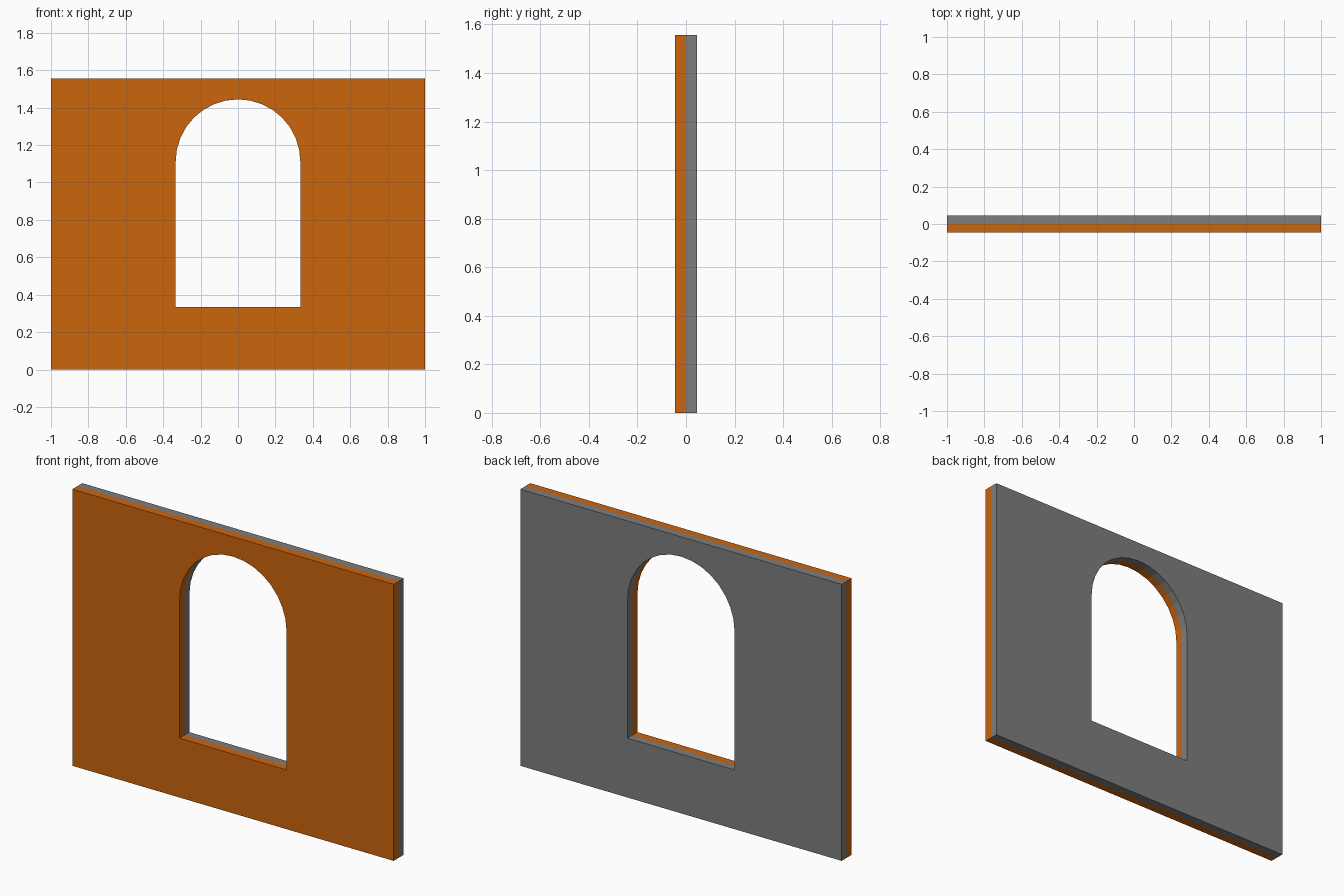
import bpy, bmesh, math

if "Cube" in bpy.data.objects:
    bpy.data.objects.remove(bpy.data.objects["Cube"])

W, H, T = 1.0, 1.5556, 0.0444            # half width, height, half thickness
R, SILL, SPRING, SEGS = 0.3333, 0.3333, 1.1111, 16


def material(name, rgb):
    m = bpy.data.materials.new(name)
    m.diffuse_color = (*rgb, 1)
    m.use_nodes = True
    m.node_tree.nodes["Principled BSDF"].inputs["Base Color"].default_value = m.diffuse_color
    return m


# Outlines of the wall and of its arched opening (x, z)
outer = [(-W, 0), (W, 0), (W, H), (-W, H)]
opening = [(-R, SILL), (R, SILL)] + [
    (R * math.cos(math.pi * i / SEGS), SPRING + R * math.sin(math.pi * i / SEGS))
    for i in range(SEGS + 1)]

bm = bmesh.new()
levels = (-T, 0, T)
fill_edges = {-T: [], T: []}
for outline in (outer, opening):
    rings = [[bm.verts.new((x, y, z)) for x, z in outline] for y in levels]
    n = len(outline)
    # Rim faces: front half and back half
    for a, b in zip(rings, rings[1:]):
        for i in range(n):
            j = (i + 1) % n
            bm.faces.new((a[i], a[j], b[j], b[i]))
    for y, ring in ((-T, rings[0]), (T, rings[2])):
        fill_edges[y] += [bm.edges.get((ring[i], ring[(i + 1) % n])) for i in range(n)]

# Front and back faces around the opening
for y, edges in fill_edges.items():
    bmesh.ops.triangle_fill(bm, edges=edges, use_beauty=True, normal=(0, math.copysign(1, y), 0))
bmesh.ops.recalc_face_normals(bm, faces=bm.faces)

# Orange front half, grey back half
for f in bm.faces:
    f.material_index = 0 if f.calc_center_median().y < 0 else 1

mesh = bpy.data.meshes.new("arched_window_wall")
bm.to_mesh(mesh)
bm.free()
mesh.materials.append(material("orange", (0.60, 0.13, 0.004)))
mesh.materials.append(material("grey", (0.21, 0.21, 0.21)))
bpy.context.collection.objects.link(bpy.data.objects.new("arched_window_wall", mesh))
